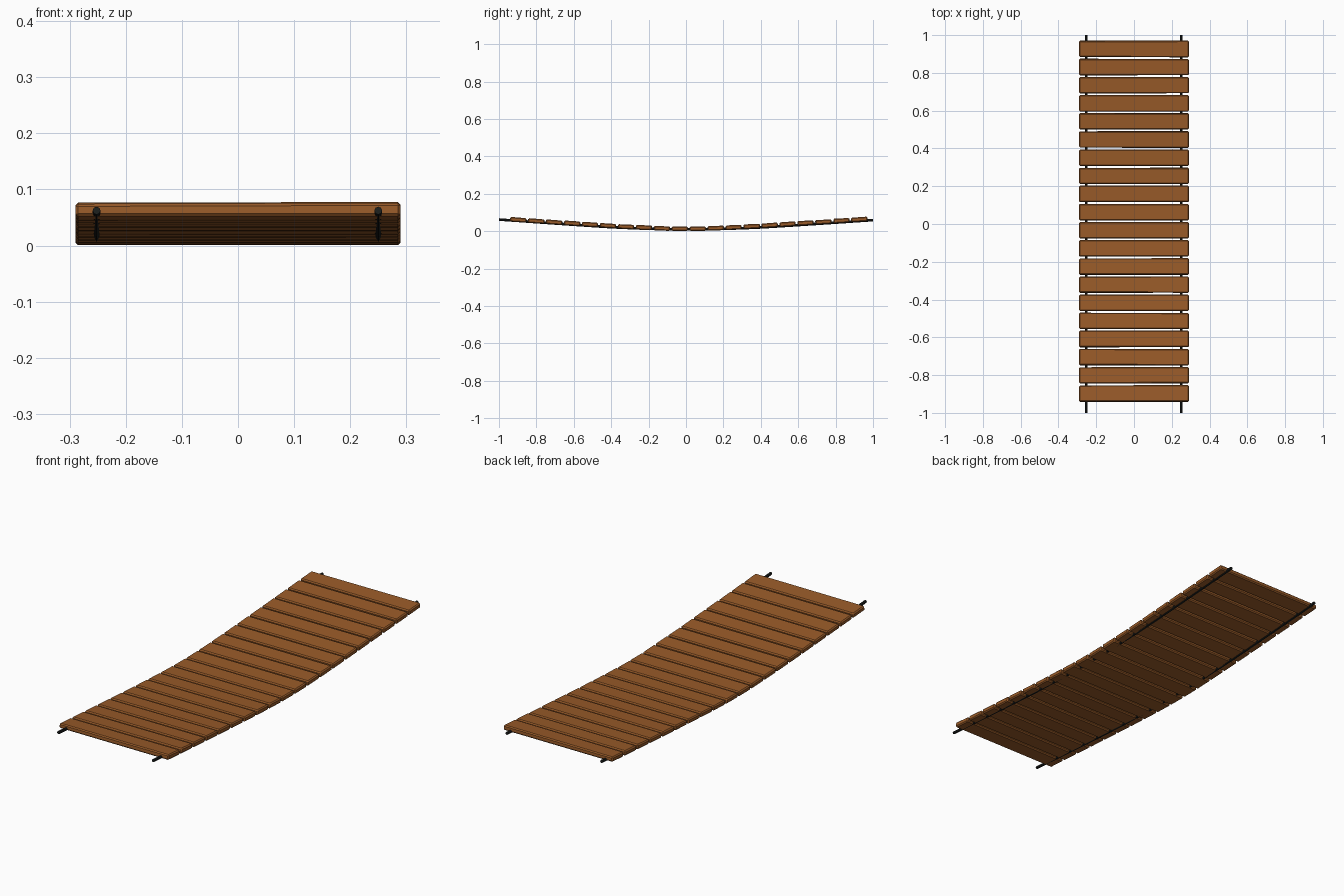
import bpy, bmesh, math, random
from mathutils import Matrix

if "Cube" in bpy.data.objects:
    bpy.data.objects.remove(bpy.data.objects["Cube"])

random.seed(4)
PLANKS, PITCH, Y0 = 20, 0.096, -0.897
LENGTH, WIDTH, THICK = 0.58, 0.086, 0.023


def material(name, rgb):
    m = bpy.data.materials.new(name)
    m.diffuse_color = (*rgb, 1)
    m.use_nodes = True
    m.node_tree.nodes["Principled BSDF"].inputs["Base Color"].default_value = m.diffuse_color
    return m


wood = material("wood", (0.32, 0.105, 0.022))
rope_mat = material("dark_rope", (0.012, 0.014, 0.013))


# Sagging line followed by the middle of the planks
def sag(y):
    return 0.07 * math.sqrt(y * y + 0.06) - 0.0047


# One bevelled, slightly uneven board laid along the sag
def plank(i):
    y = Y0 + i * PITCH
    bm = bmesh.new()
    bmesh.ops.create_cube(bm, size=1)
    bmesh.ops.scale(bm, vec=(LENGTH, WIDTH, THICK), verts=bm.verts)
    for v in bm.verts:
        v.co.y += random.uniform(-0.0012, 0.0012)
        if v.co.z > 0:
            v.co.z += random.uniform(0, 0.002) if v.co.x > 0 else 0
    bmesh.ops.bevel(bm, geom=bm.edges[:], offset=0.005, segments=1,
                    affect='EDGES')
    slope = math.atan(0.07 * y / math.sqrt(y * y + 0.06))
    bm.transform(Matrix.Translation((0, y, sag(y)))
                 @ Matrix.Rotation(slope, 4, 'X'))
    name = f"plank_{i + 1:02d}"
    me = bpy.data.meshes.new(name)
    bm.to_mesh(me)
    bm.free()
    me.materials.append(wood)
    bpy.context.collection.objects.link(bpy.data.objects.new(name, me))


for i in range(PLANKS):
    plank(i)


# Supporting ropes: inside the boards mid-span, just below them at the ends
def rope(name, x):
    cu = bpy.data.curves.new(name, 'CURVE')
    cu.dimensions = '3D'
    cu.bevel_depth = 0.007
    cu.bevel_resolution = 2
    cu.use_fill_caps = True
    n = 24
    sp = cu.splines.new('POLY')
    sp.points.add(n)
    for k, p in enumerate(sp.points):
        y = -1 + 2 * k / n
        drop = 0.002 + 0.006 * min(1, abs(y) / 0.4) - 0.003 * max(0, -y)
        p.co = (x, y, sag(y) - drop, 1)
    cu.materials.append(rope_mat)
    ob = bpy.data.objects.new(name, cu)
    bpy.context.collection.objects.link(ob)
    bpy.ops.object.select_all(action='DESELECT')
    bpy.context.view_layer.objects.active = ob
    ob.select_set(True)
    bpy.ops.object.convert(target='MESH')
    bpy.ops.object.shade_smooth_by_angle()


rope("left_rope", -0.252)
rope("right_rope", 0.25)
